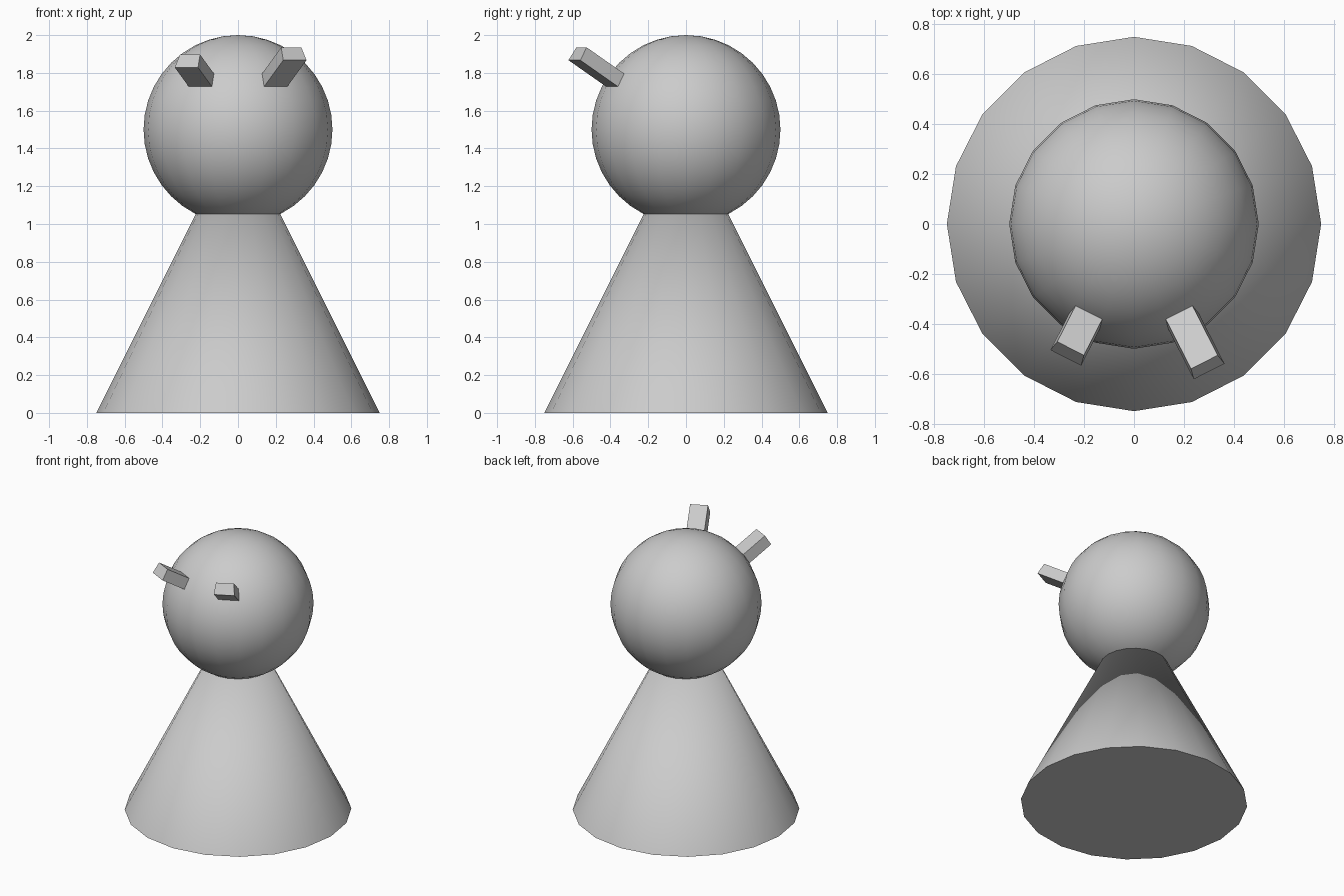
import bpy, math
from mathutils import Vector

if "Cube" in bpy.data.objects:
    bpy.data.objects.remove(bpy.data.objects["Cube"])

HEAD = Vector((0, 0, 1.5))


def smooth(obj, name):
    obj.name = name
    bpy.ops.object.shade_smooth_by_angle(angle=math.radians(40))


# Conical body, its tip reaching the middle of the head
bpy.ops.mesh.primitive_cone_add(vertices=20, radius1=0.75, radius2=0, depth=1.5,
                                location=(0, 0, 0.75))
smooth(bpy.context.object, "body")

# Round head
bpy.ops.mesh.primitive_uv_sphere_add(segments=20, ring_count=20, radius=0.5, location=HEAD)
smooth(bpy.context.object, "head")


# Eye stalk: slightly tapered bar pointing straight out of the head
def eye(name, side, reach):
    yaw, lift = math.radians(27), math.radians(32)
    out = Vector((side * math.sin(yaw) * math.cos(lift),
                  -math.cos(yaw) * math.cos(lift), math.sin(lift)))
    across = Vector((math.cos(yaw), side * math.sin(yaw), 0))
    up = across.cross(-out).normalized()
    if up.z < 0:
        up = -up
    section = [(-0.069, -0.04), (0.069, -0.04), (0.06, 0.04), (-0.06, 0.04)]
    verts = [HEAD + out * d + across * a + up * b
             for d in (0.38, reach) for a, b in section]
    faces = [(0, 1, 2, 3), (7, 6, 5, 4)]
    faces += [(i, i + 4, (i + 1) % 4 + 4, (i + 1) % 4) for i in range(4)]
    # wind the faces so that they point outwards
    centre = sum(verts, Vector()) / 8
    n = (verts[1] - verts[0]).cross(verts[2] - verts[1])
    if n.dot(verts[0] - centre) < 0:
        faces = [f[::-1] for f in faces]
    mesh = bpy.data.meshes.new(name)
    mesh.from_pydata(verts, [], faces)
    bpy.context.collection.objects.link(bpy.data.objects.new(name, mesh))


eye("long_eye", 1, 0.757)
eye("short_eye", -1, 0.685)
